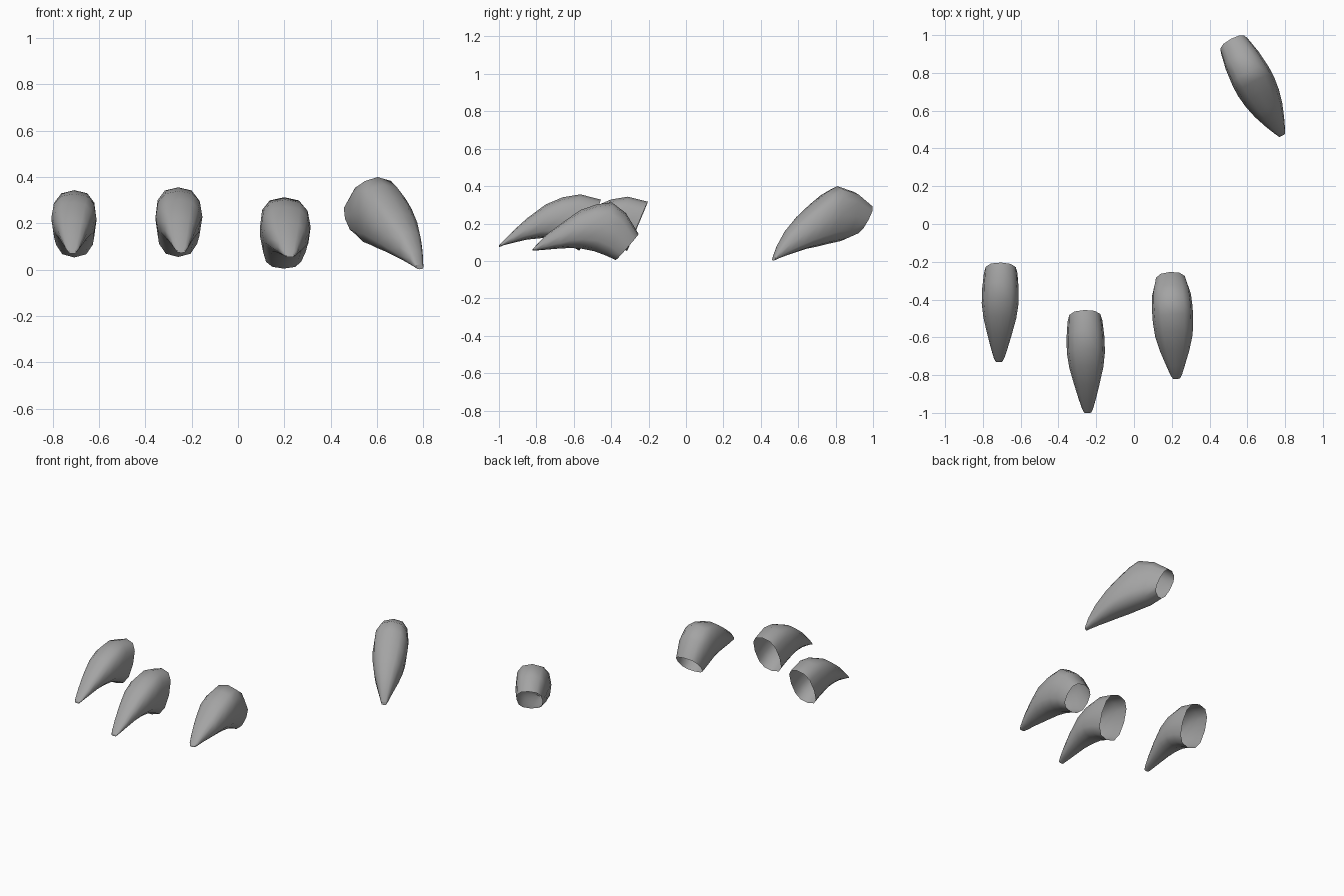
import bpy, bmesh
from math import sin, cos, pi, copysign

SIDES = 12

# Each section: (distance behind tip, height) of top, same of bottom, half width
FRONT = [
    (.545, .328, .430, .055, .092), (.435, .356, .370, .088, .100),
    (.340, .340, .300, .117, .101), (.250, .302, .230, .122, .090),
    (.150, .228, .150, .114, .067), (.070, .155, .080, .098, .046),
    (.018, .102, .025, .084, .029), (.002, .085, .000, .073, .018)]
INNER = [
    (.567, .145, .445, .005, .085), (.500, .255, .390, .030, .103),
    (.425, .313, .330, .052, .108), (.345, .303, .260, .066, .107),
    (.255, .272, .200, .069, .099), (.160, .205, .140, .066, .078),
    (.070, .138, .070, .060, .049), (.020, .085, .020, .056, .030),
    (.002, .065, .000, .055, .018)]
REAR = [
    (.580, .300, .485, .140, .082), (.490, .368, .410, .107, .099),
    (.386, .400, .325, .090, .108), (.325, .368, .265, .077, .108),
    (.250, .313, .200, .065, .099), (.165, .245, .140, .048, .081),
    (.085, .165, .080, .030, .055), (.030, .085, .030, .013, .032),
    (.003, .022, .000, .002, .018)]

grey = bpy.data.materials.new("claw_grey")
grey.diffuse_color = (.37, .37, .37, 1)


def rounded(v, p=0.78):
    """Slightly boxy oval coordinate."""
    return copysign(abs(v) ** p, v) if abs(v) > 1e-6 else 0.0


def claw(name, sections, tip, yaw=0.0, scale=1.0):
    """Loft an open-backed claw; the tip points to -y before the yaw."""
    bm = bmesh.new()
    rings = []
    for ts, tz, bs, bz, w in sections:
        ring = []
        for i in range(SIDES):
            a = 2 * pi * i / SIDES
            across, up = w * rounded(sin(a)), rounded(cos(a))
            s = (ts + bs) / 2 + up * (ts - bs) / 2
            z = (tz + bz) / 2 + up * (tz - bz) / 2
            x = across * cos(yaw) - s * sin(yaw)
            y = across * sin(yaw) + s * cos(yaw)
            ring.append(bm.verts.new((tip[0] + x * scale, tip[1] + y * scale, z * scale)))
        rings.append(ring)
    for r0, r1 in zip(rings, rings[1:]):
        for i in range(SIDES):
            j = (i + 1) % SIDES
            bm.faces.new((r0[i], r1[i], r1[j], r0[j])).smooth = True
    bm.faces.new(rings[-1])  # blunt tip
    bmesh.ops.recalc_face_normals(bm, faces=bm.faces)
    # the first face lies on top of the base, so it must face up
    bm.faces.ensure_lookup_table()
    if bm.faces[0].normal.z < 0:
        bmesh.ops.reverse_faces(bm, faces=list(bm.faces))
    mesh = bpy.data.meshes.new(name)
    bm.to_mesh(mesh)
    bm.free()
    mesh.materials.append(grey)
    bpy.context.collection.objects.link(bpy.data.objects.new(name, mesh))


# Three forward claws and one turned rear claw
claw("claw_outer", FRONT, (-.715, -.73), yaw=-.02, scale=.965)
claw("claw_middle", FRONT, (-.245, -1.0), yaw=.03)
claw("claw_inner", INNER, (.225, -.82), yaw=.06)
claw("claw_rear", REAR, (.785, .468), yaw=.49)
